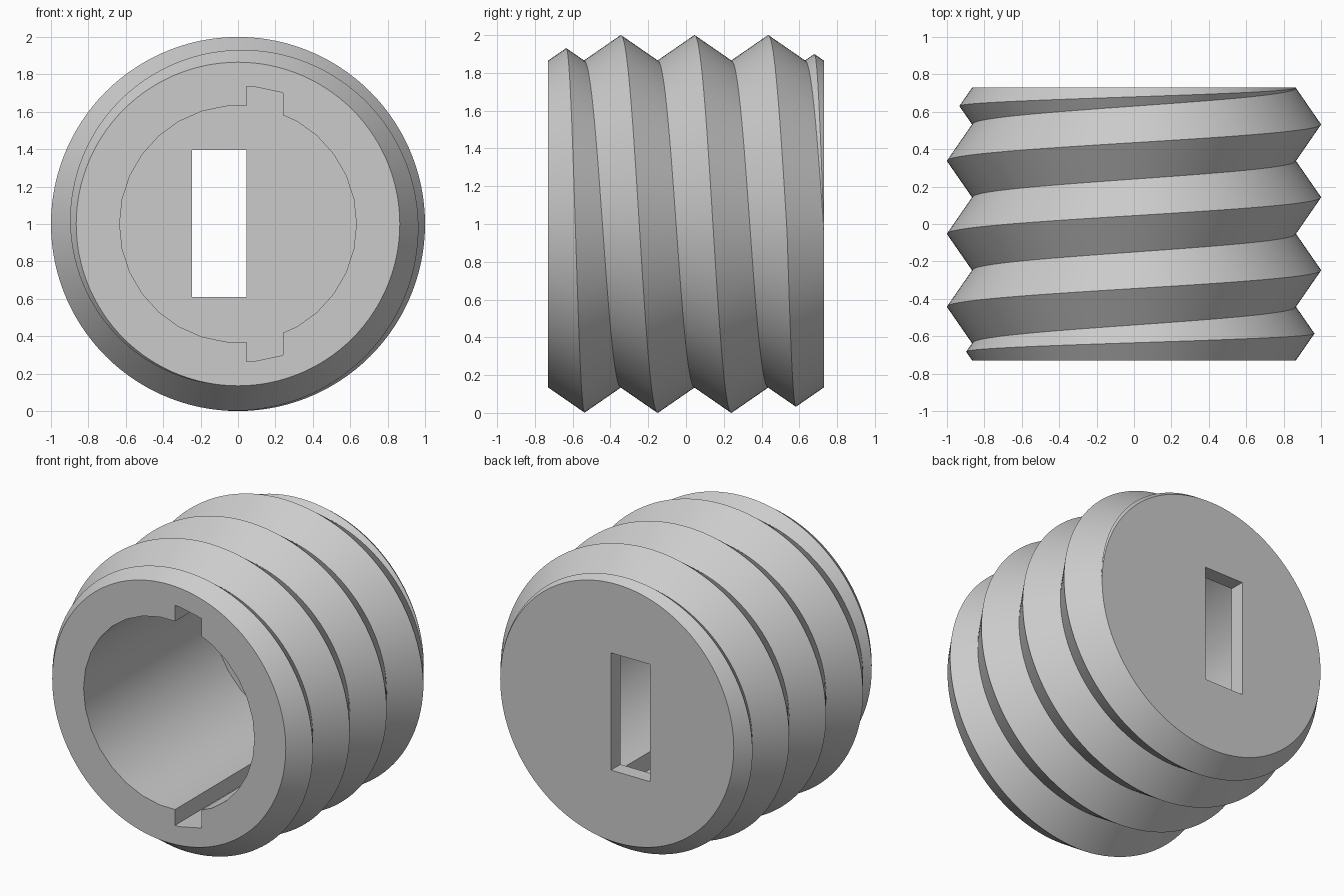
import bpy, bmesh, math

if "Cube" in bpy.data.objects:
    bpy.data.objects.remove(bpy.data.objects["Cube"])

FRONT, BACK = -0.73, 0.73      # end planes along y
ROOT_R, CREST_R = 0.865, 1.0   # thread radii
PITCH = 0.39
SLOPE = (CREST_R - ROOT_R) / (PITCH / 2)
SEGMENTS = 120
CENTRE_Z = 1.0

grey = bpy.data.materials.new("light_grey")
grey.diffuse_color = (0.6, 0.6, 0.6, 1)
grey.use_nodes = True
grey.node_tree.nodes["Principled BSDF"].inputs["Base Color"].default_value = grey.diffuse_color


def make_object(name, bm):
    bmesh.ops.recalc_face_normals(bm, faces=bm.faces)
    mesh = bpy.data.meshes.new(name)
    bm.to_mesh(mesh)
    bm.free()
    mesh.materials.append(grey)
    obj = bpy.data.objects.new(name, mesh)
    bpy.context.collection.objects.link(obj)
    return obj


def thread_column(turn):
    """(y, radius) points along the barrel: V thread running out at both ends."""
    roots = [-0.54 + PITCH * (k + turn) for k in range(-2, 5)]
    stops = [FRONT] + [min(max(r, FRONT), BACK) for r in roots] + [BACK]
    points = [(FRONT, ROOT_R)]
    for a, b in zip(stops, stops[1:]):
        points += [((a + b) / 2, ROOT_R + SLOPE * (b - a) / 2), (b, ROOT_R)]
    return points


# threaded barrel, the helix advances clockwise seen from the front
bm = bmesh.new()
columns = []
for i in range(SEGMENTS + 1):
    a = 2 * math.pi * i / SEGMENTS
    columns.append([bm.verts.new((r * math.sin(a), y, CENTRE_Z + r * math.cos(a)))
                    for y, r in thread_column(i / SEGMENTS)])
for c, d in zip(columns, columns[1:]):
    for j in range(len(c) - 1):
        # triangles keep the helical flanks clean where the thread fades out
        bm.faces.new((c[j], c[j + 1], d[j + 1]))
        bm.faces.new((c[j], d[j + 1], d[j]))
bmesh.ops.remove_doubles(bm, verts=bm.verts, dist=1e-5)
bmesh.ops.holes_fill(bm, edges=[e for e in bm.edges if e.is_boundary], sides=0)
plug = make_object("threaded_plug", bm)


def prism(name, outline, y0, y1):
    """Closed prism along y from an (x, height) outline."""
    bm = bmesh.new()
    base = bm.faces.new([bm.verts.new((x, y0, CENTRE_Z + h)) for x, h in outline])
    side = bmesh.ops.extrude_face_region(bm, geom=[base])
    bmesh.ops.translate(bm, vec=(0, y1 - y0, 0),
                        verts=[v for v in side["geom"] if isinstance(v, bmesh.types.BMVert)])
    obj = make_object(name, bm)
    obj.hide_render = True
    return obj


# bore outline: 30-sided circle with a keyway at top and bottom
BORE_R = 0.633
keyway = [(0.24, 0.582), (0.24, 0.70), (0.229, 0.704),
          (0.077, 0.736), (0.045, 0.736), (0.045, 0.63)]
ring = [(BORE_R * math.cos(math.radians(t)), BORE_R * math.sin(math.radians(t)))
        for t in range(0, 181, 12)]
upper = [p for p in ring if p[0] > 0.24] + keyway + [p for p in ring if p[0] < 0.045]
lower = [(x, -h) for x, h in reversed(upper[1:-1])]
bore = prism("bore_cutter", upper + lower, FRONT - 0.1, BACK - 0.1)

# rectangular slot through the back wall
slot = prism("slot_cutter", [(-0.245, -0.39), (0.045, -0.39), (0.045, 0.395), (-0.245, 0.395)],
             0.3, BACK + 0.1)

bpy.context.view_layer.objects.active = plug
plug.select_set(True)
for cutter in (bore, slot):
    cutter.select_set(False)
    mod = plug.modifiers.new(cutter.name, "BOOLEAN")
    mod.operation, mod.solver, mod.object = "DIFFERENCE", "EXACT", cutter
    bpy.ops.object.modifier_apply(modifier=mod.name)
    bpy.data.objects.remove(cutter)

bpy.ops.object.shade_smooth_by_angle(angle=math.radians(30))
